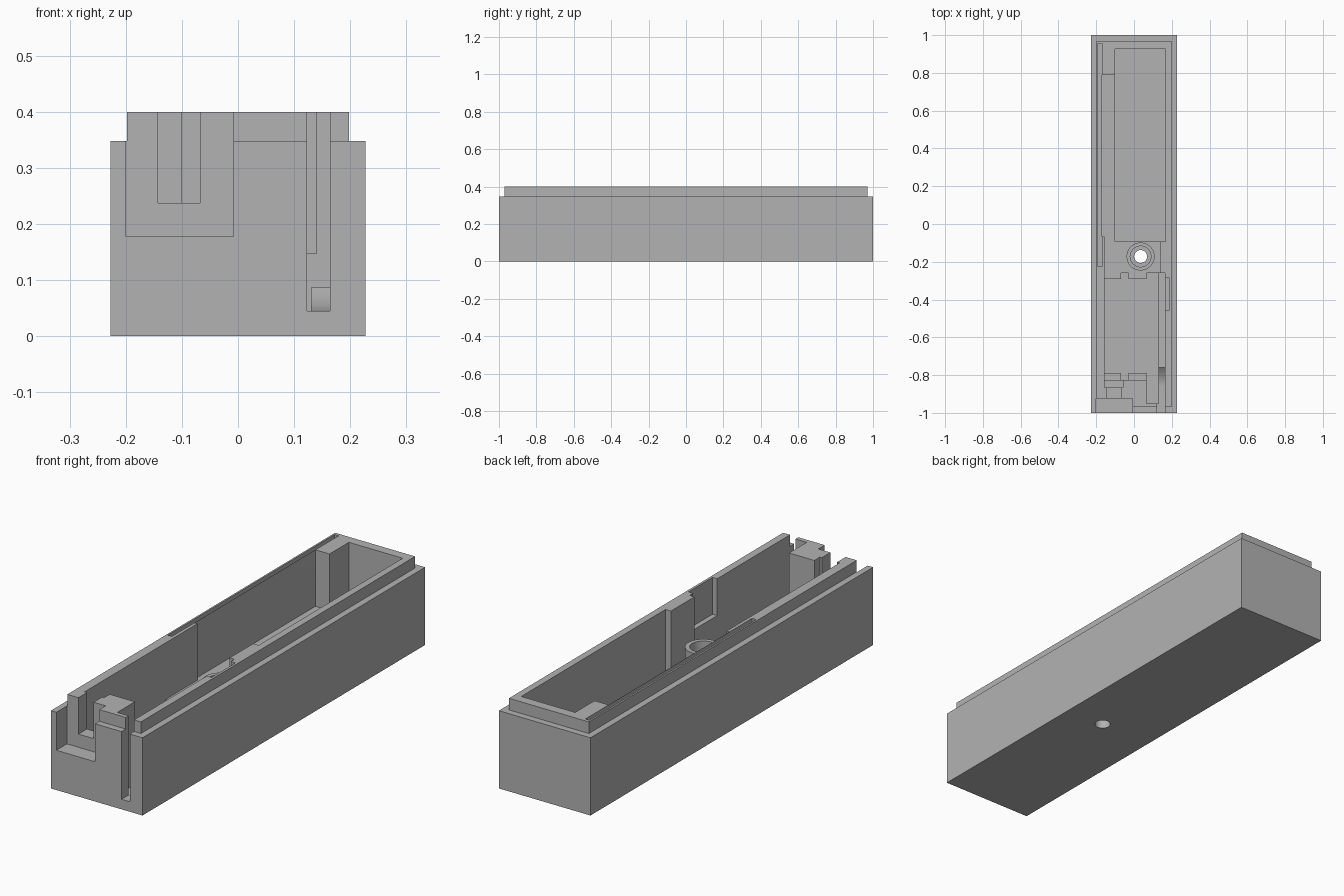
import bpy, bmesh, math
from mathutils import Matrix

if "Cube" in bpy.data.objects:
    bpy.data.objects.remove(bpy.data.objects["Cube"])

grey = bpy.data.materials.new("grey_plastic")
grey.diffuse_color = (0.45, 0.45, 0.45, 1)
grey.use_nodes = True
grey.node_tree.nodes["Principled BSDF"].inputs["Base Color"].default_value = grey.diffuse_color
TOP = 0.5  # cutters reach above the rim


def new_object(name, bm):
    me = bpy.data.meshes.new(name)
    bm.to_mesh(me)
    bm.free()
    ob = bpy.data.objects.new(name, me)
    bpy.context.collection.objects.link(ob)
    me.materials.append(grey)
    return ob


def box(name, x0, x1, y0, y1, z0, z1):
    bm = bmesh.new()
    m = Matrix.Translation(((x0 + x1) / 2, (y0 + y1) / 2, (z0 + z1) / 2))
    bmesh.ops.create_cube(bm, size=1, matrix=m @ Matrix.Diagonal((x1 - x0, y1 - y0, z1 - z0, 1)))
    return new_object(name, bm)


def cylinder(name, x, y, r, z0, z1):
    bm = bmesh.new()
    bmesh.ops.create_cone(bm, cap_ends=True, segments=48, radius1=r, radius2=r, depth=z1 - z0,
                          matrix=Matrix.Translation((x, y, (z0 + z1) / 2)))
    return new_object(name, bm)


def prism_x(name, x0, x1, outline):
    """Extrude a (y, z) outline from x0 to x1."""
    bm = bmesh.new()
    face = bm.faces.new([bm.verts.new((x0, y, z)) for y, z in outline])
    ext = bmesh.ops.extrude_face_region(bm, geom=[face])["geom"]
    bmesh.ops.translate(bm, vec=(x1 - x0, 0, 0), verts=[v for v in ext if isinstance(v, bmesh.types.BMVert)])
    bmesh.ops.recalc_face_normals(bm, faces=bm.faces)
    return new_object(name, bm)


def combine(body, tool, op):
    mod = body.modifiers.new("bool", "BOOLEAN")
    mod.operation, mod.solver, mod.object = op, "EXACT", tool
    bpy.context.view_layer.objects.active = body
    bpy.ops.object.modifier_apply(modifier=mod.name)
    bpy.data.objects.remove(tool)


# Outer shell with a stepped rim
case = box("case", -0.227, 0.227, -1, 1, 0, 0.348)
combine(case, box("rim", -0.198, 0.198, -0.97, 0.97, 0.2, 0.4), "UNION")

# Pockets: x0, x1, y0, y1, floor height
pockets = [
    (-0.155, 0.14, -0.29, -0.08, 0.147),      # screw platform
    (-0.155, -0.09, -0.1, 0.79, 0.147),       # shelf beside the battery
    (-0.17, -0.09, -0.066, 0.79, 0.147),      # shelf widening
    (-0.10, 0.167, -0.093, 0.927, 0.04),      # battery bay
    (-0.19, -0.17, -0.225, 0.955, 0.197),     # side board slot
    (-0.155, 0.13, -0.79, -0.29, 0.03),       # circuit board bay
    (-0.07, -0.03, -0.825, -0.26, 0.03),      # board tab notches
    (0.067, 0.13, -0.95, -0.26, 0.03),        # wire channel
    (-0.155, 0.08, -0.825, -0.28, 0.147),     # board ledge
    (-0.155, -0.058, -0.865, -0.82, 0.2),     # socket body pocket
    (-0.143, -0.068, -0.95, -0.86, 0.237),    # socket opening
    (-0.2, -0.008, -1.1, -0.925, 0.178),      # front plug recess
    (0.15, 0.187, -0.455, -0.285, 0.235),     # side pocket
]
for x0, x1, y0, y1, z in pockets:
    combine(case, box("cutter", x0, x1, y0, y1, z, TOP), "DIFFERENCE")

# Front slot with a curved ramp in its floor
ramp = [(-0.86 + 0.1 * t / 8, 0.045 + 0.042 * (t / 8) ** 2) for t in range(9)]
slot = [(-1.1, 0.045)] + ramp + [(-0.26, 0.087), (-0.26, TOP), (-1.1, TOP)]
combine(case, prism_x("cutter", 0.123, 0.164, slot), "DIFFERENCE")

# Screw boss with a counterbore and a through hole
sx, sy = 0.035, -0.172
combine(case, cylinder("boss", sx, sy, 0.074, 0.1, 0.238), "UNION")
combine(case, cylinder("cutter", sx, sy, 0.055, 0.1, TOP), "DIFFERENCE")
combine(case, cylinder("cutter", sx, sy, 0.034, -0.1, TOP), "DIFFERENCE")

for p in case.data.polygons:
    p.material_index = 0
bpy.ops.object.select_all(action="DESELECT")
case.select_set(True)
bpy.context.view_layer.objects.active = case
bpy.ops.object.shade_smooth_by_angle(angle=math.radians(25))
